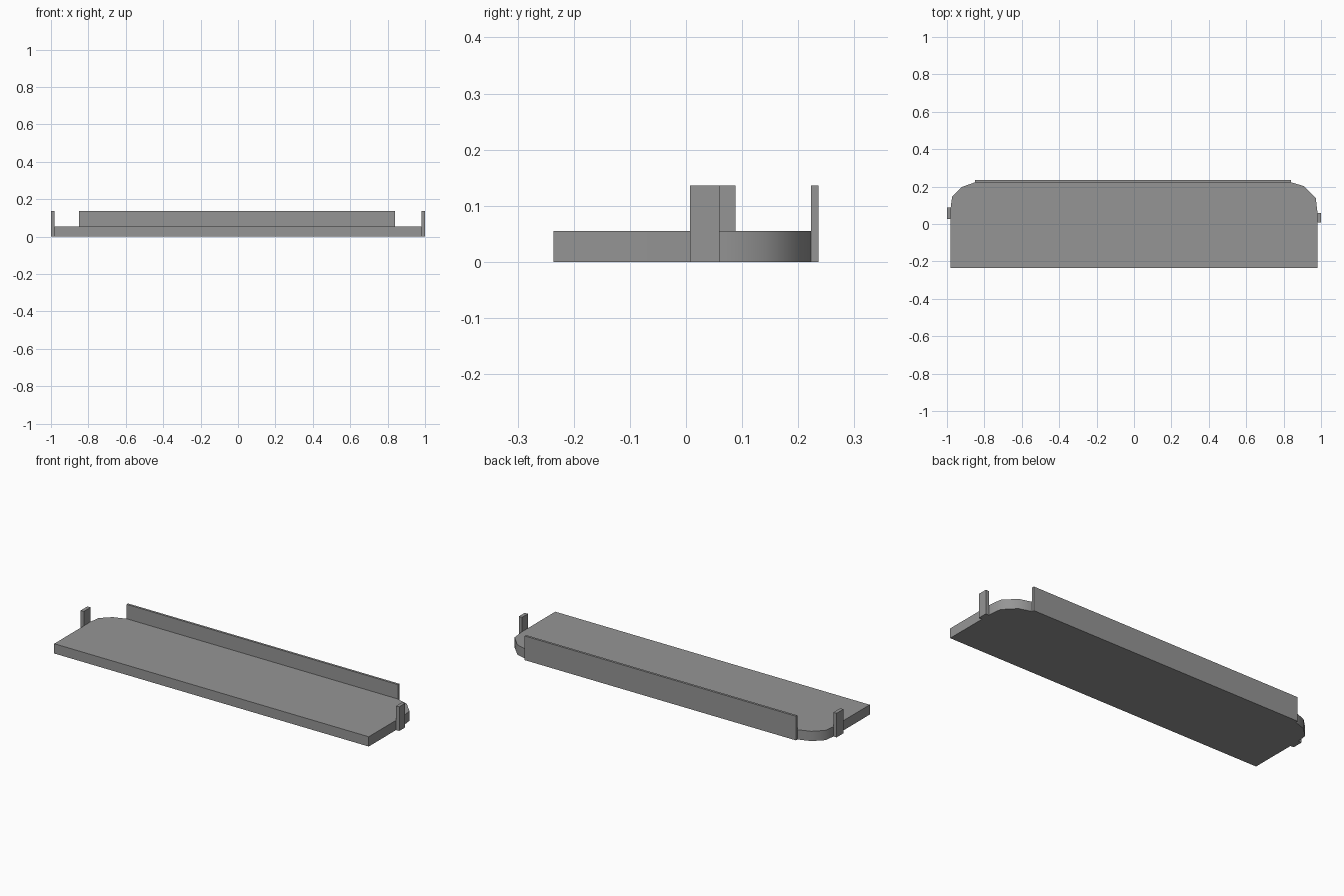
import bpy, bmesh, math

if "Cube" in bpy.data.objects:
    bpy.data.objects.remove(bpy.data.objects["Cube"])

grey = bpy.data.materials.new("mid grey")
grey.diffuse_color = (0.3, 0.3, 0.3, 1)
grey.use_nodes = True
grey.node_tree.nodes["Principled BSDF"].inputs["Base Color"].default_value = grey.diffuse_color


def prism(name, outline, height):
    """Extrude a counter-clockwise plan outline up from the ground."""
    bm = bmesh.new()
    base = bm.faces.new([bm.verts.new((x, y, 0)) for x, y in outline])
    top = bmesh.ops.extrude_face_region(bm, geom=[base])["geom"]
    verts = [v for v in top if isinstance(v, bmesh.types.BMVert)]
    bmesh.ops.translate(bm, verts=verts, vec=(0, 0, height))
    bmesh.ops.recalc_face_normals(bm, faces=bm.faces)
    mesh = bpy.data.meshes.new(name)
    bm.to_mesh(mesh)
    bm.free()
    mesh.materials.append(grey)
    obj = bpy.data.objects.new(name, mesh)
    bpy.context.collection.objects.link(obj)
    return obj


def block(name, x0, x1, y0, y1, height):
    return prism(name, [(x0, y0), (x1, y0), (x1, y1), (x0, y1)], height)


# Shelf slab with rounded back corners
shelf = prism("shelf_slab", [
    (-0.98, -0.236), (0.98, -0.236),
    (0.98, 0.07), (0.972, 0.138), (0.91, 0.202), (0.84, 0.223),
    (-0.85, 0.223), (-0.92, 0.198), (-0.972, 0.148), (-0.98, 0.09)], 0.055)
bpy.context.view_layer.objects.active = shelf
shelf.select_set(True)
bpy.ops.object.shade_smooth_by_angle(angle=math.radians(40))

# Upright back lip
block("back_lip", -0.85, 0.84, 0.223, 0.236, 0.136)

# Small upright tabs at each end
block("left_tab", -1.0, -0.98, 0.027, 0.088, 0.136)
block("right_tab", 0.98, 1.0, 0.007, 0.06, 0.136)
